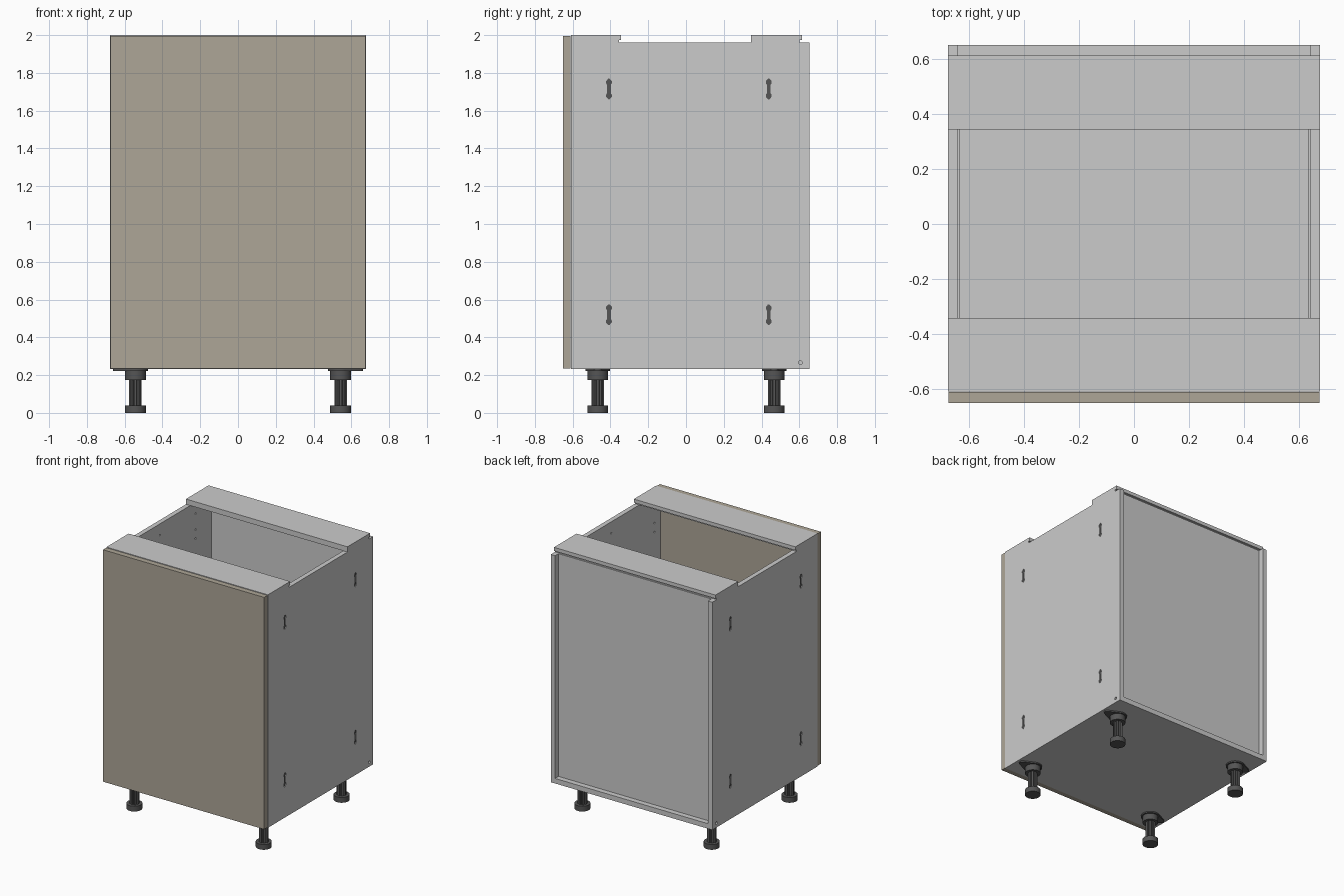
import bpy, bmesh, math
from mathutils import Vector

if "Cube" in bpy.data.objects:
    bpy.data.objects.remove(bpy.data.objects["Cube"])


def material(name, rgb):
    m = bpy.data.materials.new(name)
    m.diffuse_color = (*rgb, 1)
    m.use_nodes = True
    m.node_tree.nodes["Principled BSDF"].inputs["Base Color"].default_value = m.diffuse_color
    return m


DOOR = material("taupe", (0.42, 0.38, 0.31))
DARK = material("dark_plastic", (0.09, 0.09, 0.09))


def finish(name, bm, mat=None):
    bmesh.ops.recalc_face_normals(bm, faces=bm.faces)
    me = bpy.data.meshes.new(name)
    bm.to_mesh(me)
    bm.free()
    ob = bpy.data.objects.new(name, me)
    bpy.context.collection.objects.link(ob)
    if mat:
        me.materials.append(mat)
    return ob


def add_prism(bm, pts, axis, a, b):
    """Extrude a 2D outline along x (pts are y,z) or z (pts are x,y)."""
    place = (lambda p: (a, p[0], p[1])) if axis == "x" else (lambda p: (p[0], p[1], a))
    face = bm.faces.new([bm.verts.new(place(p)) for p in pts])
    ext = bmesh.ops.extrude_face_region(bm, geom=[face])["geom"]
    move = Vector((b - a, 0, 0) if axis == "x" else (0, 0, b - a))
    bmesh.ops.translate(bm, vec=move, verts=[v for v in ext if isinstance(v, bmesh.types.BMVert)])


def box(name, x0, x1, y0, y1, z0, z1, mat=None):
    bm = bmesh.new()
    add_prism(bm, [(x0, y0), (x1, y0), (x1, y1), (x0, y1)], "z", z0, z1)
    return finish(name, bm, mat)


def circle(cx, cy, r, n=24, start=0.0, sweep=math.tau):
    return [(cx + r * math.cos(start + sweep * i / n), cy + r * math.sin(start + sweep * i / n))
            for i in range(n)]


def slot(cy, cz):
    # dumbbell outline of a fitting
    q = [(0.003, 0.055), (0.015, 0.042), (0.015, 0.03), (0.010, 0.022)]
    right = q + [(y, -z) for y, z in reversed(q)]
    return [(cy + y, cz + z) for y, z in right + [(-y, z) for y, z in reversed(right)]]


W, IN = 0.678, 0.642
SLOTS = [(y, z) for y in (-0.408, 0.438) for z in (0.52, 1.715)]
PINS = [(-0.02, 1.874), (0.41, 1.874)] + [(y, z + d) for y in (-0.54, 0.41)
                                          for z in (0.52, 1.719) for d in (-0.034, 0.034)]

# Side panels with recessed fittings and drilled holes
for s, tag in ((-1, "left"), (1, "right")):
    side = box(f"{tag}_side_panel", *sorted((s * IN, s * W)), -0.61, 0.653, 0.232, 1.96)
    bm = bmesh.new()
    for y, z in SLOTS:
        add_prism(bm, slot(y, z), "x", s * (W - 0.012), s * (W + 0.02))
    for y, z in PINS:
        add_prism(bm, circle(y, z, 0.007, 10), "x", s * (IN - 0.02), s * (IN + 0.018))
    add_prism(bm, circle(0.605, 0.266, 0.010, 12), "x", s * (W - 0.015), s * (W + 0.02))
    cutter = finish(f"{tag}_hole_cutter", bm)
    cutter.hide_render = True
    cutter.hide_set(True)
    cutter.display_type = "WIRE"
    mod = side.modifiers.new("holes", "BOOLEAN")
    mod.object, mod.operation, mod.solver = cutter, "DIFFERENCE", "EXACT"
    bm = bmesh.new()
    for y, z in SLOTS:
        add_prism(bm, slot(y, z), "x", s * (W - 0.013), s * (W - 0.005))
    finish(f"{tag}_side_fittings", bm, DARK)

# Carcass panels
box("bottom_panel", -IN, IN, -0.61, 0.653, 0.232, 0.27)
box("back_panel", -IN, IN, 0.597, 0.612, 0.27, 1.96)
box("shelf", -0.636, 0.636, -0.57, 0.585, 1.09, 1.128)
box("door", -0.676, 0.676, -0.652, -0.612, 0.236, 1.996, DOOR)

# Top rails, the front one with a small rebate under its rear edge
bm = bmesh.new()
add_prism(bm, [(-0.61, 1.96), (-0.356, 1.96), (-0.356, 1.973), (-0.343, 1.973),
               (-0.343, 2.0), (-0.61, 2.0)], "x", -W, W)
finish("front_top_rail", bm)
bm = bmesh.new()
add_prism(bm, [(0.344, 1.96), (0.600, 1.96), (0.600, 1.973), (0.615, 1.973),
               (0.615, 2.0), (0.344, 2.0)], "x", -W, W)
finish("rear_top_rail", bm)

# Adjustable legs: foot, fluted column, collar and teardrop mounting flange
for sx, xt in ((-1, "left"), (1, "right")):
    for y, yt in ((-0.467, "front"), (0.467, "rear")):
        x = sx * 0.543
        bm = bmesh.new()
        add_prism(bm, circle(x, y, 0.055, 32), "z", 0, 0.04)
        column = [(x + r * math.cos(a), y + r * math.sin(a))
                  for i in range(8)
                  for r, a in ((0.034, math.tau * (i - 0.25) / 8), (0.034, math.tau * (i + 0.25) / 8),
                               (0.025, math.tau * (i + 0.5) / 8))]
        add_prism(bm, column, "z", 0.04, 0.177)
        add_prism(bm, circle(x, y, 0.055, 32), "z", 0.175, 0.226)
        arc = circle(0, 0, 0.066, 20, math.radians(70), math.radians(232))
        tip = circle(0.095, 0, 0.024, 10, math.radians(-65), math.radians(144))
        add_prism(bm, [(x + sx * px, y + py) for px, py in arc + tip], "z", 0.222, 0.234)
        leg = finish(f"{yt}_{xt}_leg", bm, DARK)
        bpy.ops.object.select_all(action="DESELECT")
        leg.select_set(True)
        bpy.context.view_layer.objects.active = leg
        bpy.ops.object.shade_smooth_by_angle(angle=math.radians(25))
